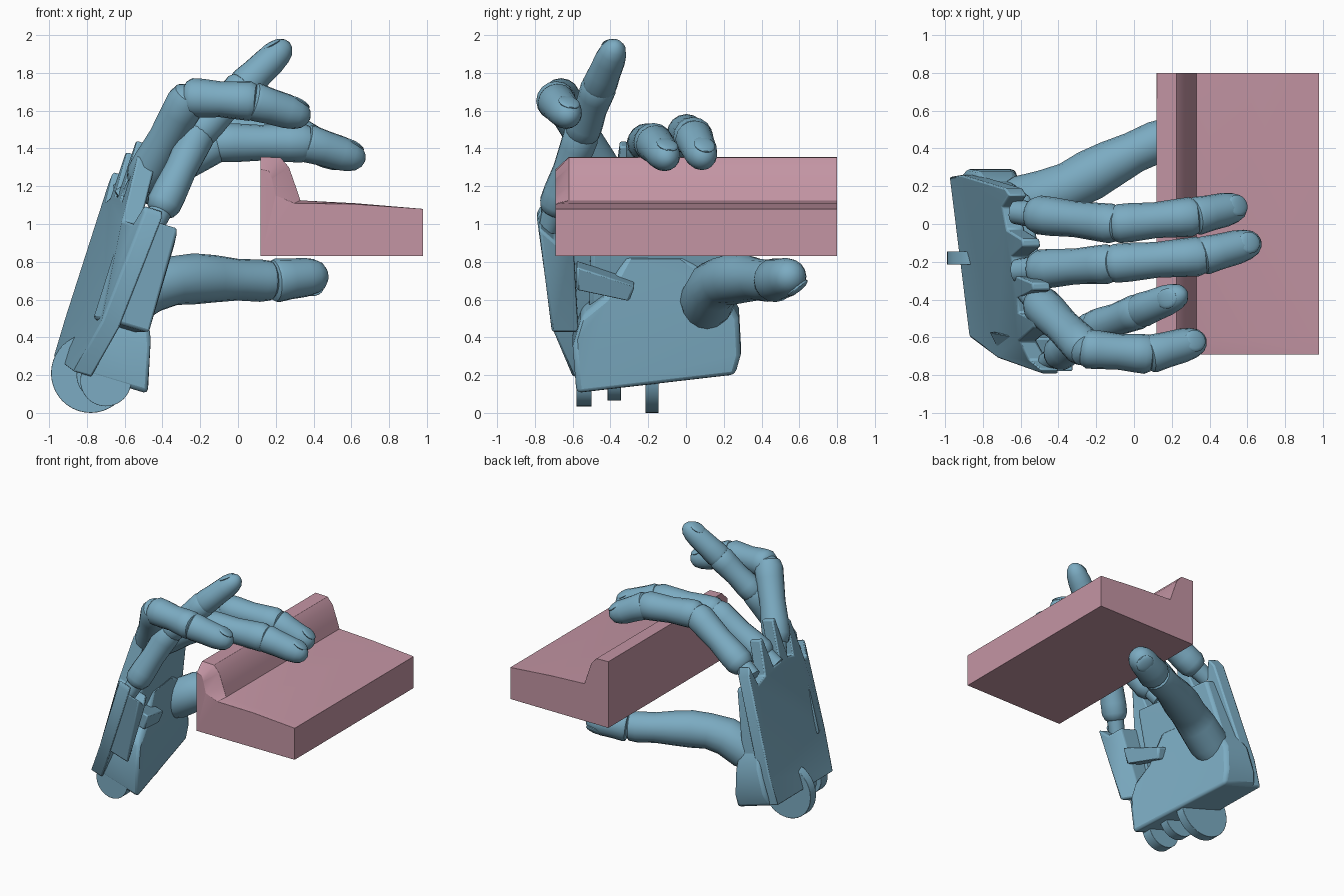
import bpy, bmesh, math
from mathutils import Vector as V

if "Cube" in bpy.data.objects:
    bpy.data.objects.remove(bpy.data.objects["Cube"])


def material(name, rgb):
    m = bpy.data.materials.new(name)
    m.diffuse_color = (*rgb, 1)
    m.use_nodes = True
    m.node_tree.nodes["Principled BSDF"].inputs["Base Color"].default_value = m.diffuse_color
    return m


BLUE = material("blue", (0.20, 0.41, 0.54))
PINK = material("pink", (0.55, 0.30, 0.37))


def loft(name, rings, mat=BLUE, bevel=0.0, angle=35):
    """Skin matching rings of points and cap both ends."""
    bm = bmesh.new()
    vs = [[bm.verts.new(p) for p in r] for r in rings]
    n = len(rings[0])
    for a, b in zip(vs, vs[1:]):
        for i in range(n):
            j = (i + 1) % n
            bm.faces.new((a[i], a[j], b[j], b[i]))
    caps = [bm.faces.new(vs[0]), bm.faces.new(vs[-1])]
    bm.normal_update()
    bmesh.ops.triangulate(bm, faces=caps, ngon_method="EAR_CLIP")
    bmesh.ops.recalc_face_normals(bm, faces=bm.faces)
    me = bpy.data.meshes.new(name)
    bm.to_mesh(me)
    bm.free()
    ob = bpy.data.objects.new(name, me)
    bpy.context.collection.objects.link(ob)
    me.materials.append(mat)
    if bevel:
        m = ob.modifiers.new("bevel", "BEVEL")
        m.width, m.segments, m.limit_method = bevel, 2, "ANGLE"
        m.angle_limit = math.radians(35)
    bpy.ops.object.select_all(action="DESELECT")
    ob.select_set(True)
    bpy.context.view_layer.objects.active = ob
    bpy.ops.object.shade_smooth_by_angle(angle=math.radians(angle))
    return ob


def tube(name, stations, up=V((0, 0, 1)), sides=16):
    """Round limb through (point, radius) stations."""
    rings = []
    pts = [V(p) for p, r in stations]
    for i, (p, r) in enumerate(stations):
        d = (pts[min(i + 1, len(pts) - 1)] - pts[max(i - 1, 0)]).normalized()
        s = d.cross(up).normalized()
        t = s.cross(d)
        ang = [2 * math.pi * k / sides for k in range(sides)]
        rings.append([V(p) + s * r * math.cos(a) + t * r * math.sin(a) for a in ang])
    return loft(name, rings)


def phalanx(name, a, b, r, shape):
    """One finger bone; shape holds (position, radius factor) pairs."""
    a, b = V(a), V(b)
    return tube(name, [(a.lerp(b, t), r * k) for t, k in shape])


def ball(name, loc, size, d, u):
    """Ellipsoid aligned along a limb."""
    s = u.cross(d).normalized()
    rings = []
    for i in range(1, 10):
        th = math.pi * i / 10
        rings.append([V(loc) + d * size[0] * math.cos(th)
                      + (s * size[1] * math.cos(a) + u * size[2] * math.sin(a)) * math.sin(th)
                      for a in (2 * math.pi * k / 16 for k in range(16))])
    return loft(name, rings)


BONE = [(-0.10, .45), (-.05, .8), (.04, .98), (.2, .98), (.5, .9), (.8, .97), (.95, 1), (1.04, .85), (1.09, .5)]
TIP = [(-.06, .6), (0, .92), (.06, .97), (.3, .9), (.6, .86), (.78, .76), (.9, .6), (.97, .36), (1, .12)]


def nail(name, a, b, r, up):
    d = (V(b) - V(a)).normalized()
    u = (up - d * up.dot(d)).normalized()
    tilt = (d - u * .25).normalized()
    ball(name, V(a).lerp(V(b), .76) + u * r * .62, (.062, r * .56, r * .16), tilt, (u + d * .25).normalized())


# Fingers: knuckle, two joints, tip and radius
FINGERS = {
    "index": [(-.52, .05, 1.22), (-.10, .00, 1.48), (.32, .04, 1.46), (.59, .10, 1.33), .105],
    "middle": [(-.51, -.24, 1.19), (-.12, -.21, 1.43), (.36, -.17, 1.43), (.67, -.09, 1.335), .105],
    "ring": [(-.50, -.42, 1.24), (-.26, -.66, 1.67), (.08, -.69, 1.65), (.38, -.61, 1.56), .105],
    "pinky": [(-.40, -.69, 1.09), (-.21, -.55, 1.48), (.03, -.46, 1.73), (.27, -.365, 1.96), .095],
}
for f, (a, b, c, tip, r) in FINGERS.items():
    k = (V(b) - V(a)).normalized()
    tube(f + "_knuckle_hinge", [(V(a) - k * .13, r * .6), (V(a) + k * .05, r * .7)])
    phalanx(f + "_lower", a, b, r, BONE)
    phalanx(f + "_middle", b, c, r, BONE)
    phalanx(f + "_tip", c, tip, r, TIP)
    nail(f + "_nail", c, tip, r, V((-.35, 0, 1)))

# Thumb, reaching under the block
tube("thumb", [((-.74, .08, .50), .10), ((-.60, .11, .59), .145), ((-.46, .15, .67), .14),
               ((-.34, .20, .70), .13), ((-.23, .26, .71), .135), ((-.12, .32, .71), .125),
               ((0, .38, .705), .11), ((.12, .435, .70), .112), ((.17, .455, .70), .105), ((.19, .465, .70), .08)])
thumb = ((.19, .46, .70), (.47, .58, .73))
phalanx("thumb_tip", *thumb, .12, TIP)
nail("thumb_nail", *thumb, .12, V((0, .6, -.8)))


def palm_point(y, z, depth):
    """Point on the curved, leaning back of the hand, pushed in by depth."""
    t = (.25 - y) / .85
    x = -.93 + (z - .45) * .306 + .13 * t + .4 * max(0, t - 1)
    return V((x + depth * .957, y, z - depth * .29))


def plate(name, outline, d0, d1, bevel):
    """Slab of the hand; an optional third value trims the depth at a point."""
    loft(name, [[palm_point(p[0], p[1], d0) for p in outline],
                [palm_point(p[0], p[1], d1 - sum(p[2:])) for p in outline]], bevel=bevel)


# Back of the hand with prongs between the fingers
plate("hand_back", [(.25, .30), (.26, .50), (.19, 1.22), (.15, 1.28), (.09, 1.12), (-.03, 1.14),
                    (-.08, 1.38), (-.12, 1.38), (-.17, 1.15), (-.27, 1.15), (-.31, 1.44), (-.35, 1.44),
                    (-.39, 1.14), (-.47, 1.12), (-.51, 1.37), (-.55, 1.35), (-.62, 1.02), (-.72, 1.0),
                    (-.77, 1.10), (-.79, 1.06), (-.71, .48), (-.60, .22)], 0, .10, .012)
# Palm layers
plate("palm", [(.24, .32), (.24, .60), (.15, 1.12, .06), (-.50, 1.12, .06), (-.52, .32)], .08, .23, .02)
plate("pinky_side_plate", [(-.57, .50), (-.60, 1.02), (-.69, .98), (-.78, 1.04, .06), (-.71, .50)], .02, .26, .015)
plate("palm_heel", [(.26, .30, .04), (.29, .40, .06), (.28, .58, .12), (.18, .76, .17), (0, .88, .20),
                    (-.32, .88, .20), (-.44, .68, .13), (-.55, .60, .10), (-.60, .45, .04), (-.58, .22, -.02)],
      .06, .40, .025)
plate("palm_strap", [(-.30, .68), (-.27, .76), (-.58, .86), (-.58, .74)], .18, .31, .012)


# Wrist discs
def disc(name, x, y, z, r, w):
    loft(name, [[V((x + r * math.cos(a), yy, z + r * math.sin(a)))
                 for a in (math.tau * k / 40 for k in range(40))] for yy in (y - w, y + w)], bevel=.008)


disc("wrist_disc", -.78, -.18, .21, .21, .035)
disc("wrist_lug_outer", -.70, -.54, .17, .135, .04)
disc("wrist_lug_inner", -.72, -.38, .20, .135, .035)

# Held block: stepped profile, ridge narrowing at the front end
FRONT = [(.12, .83), (.98, .83), (.98, 1.08), (.62, 1.105), (.30, 1.11), (.20, 1.15), (.18, 1.24), (.165, 1.28), (.12, 1.29)]
FULL = [(.12, .83), (.98, .83), (.98, 1.08), (.62, 1.11), (.33, 1.125), (.305, 1.20), (.27, 1.30), (.225, 1.352), (.12, 1.355)]
loft("held_block", [[V((x, y, z)) for x, z in p] for p, y in ((FRONT, -.69), (FULL, -.62), (FULL, .80))],
     PINK, bevel=.018)
